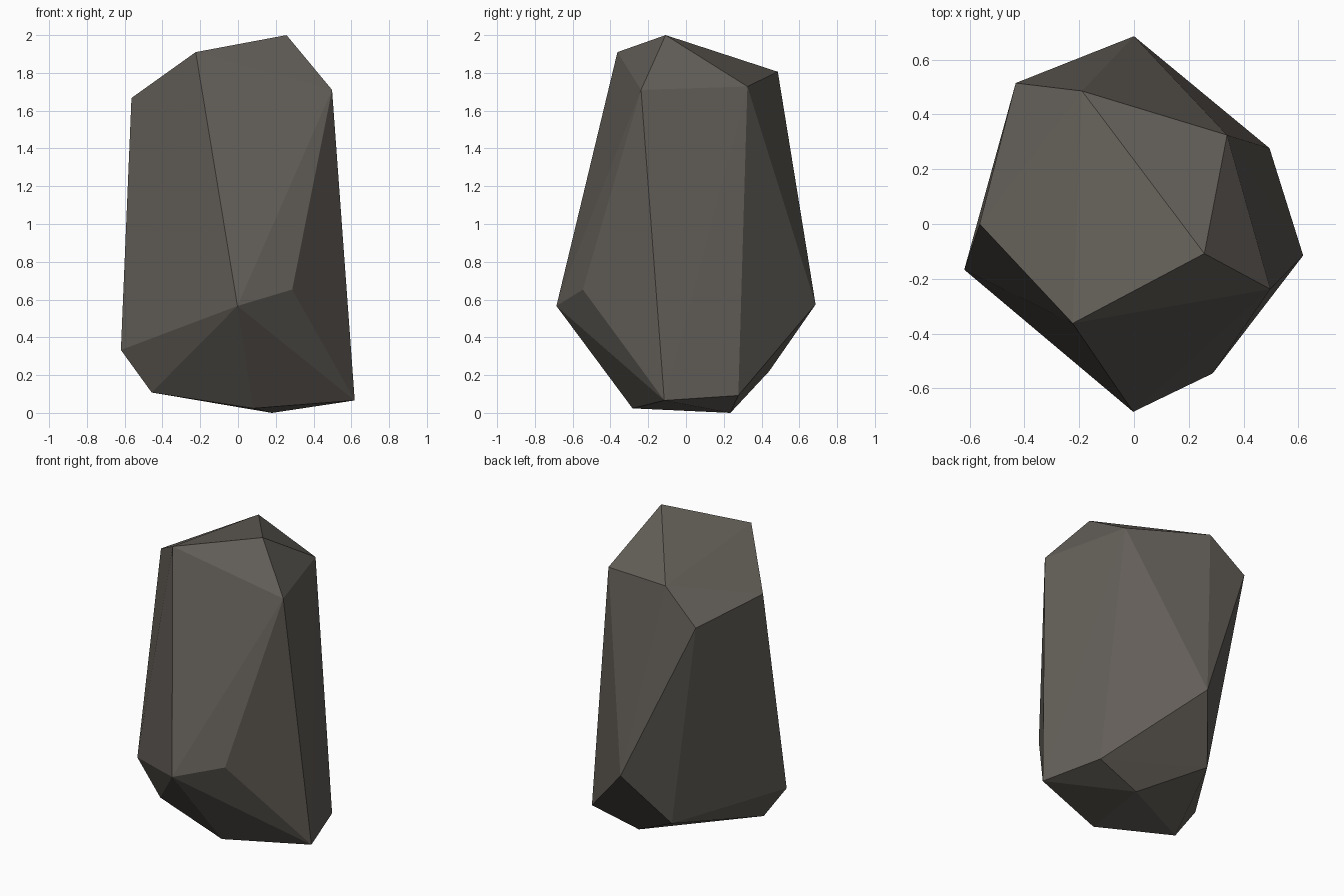
import bpy, bmesh

# Corner points of the boulder, low to high
corners = [
    # foot
    (0.18, 0.235, 0.0), (0.08, -0.283, 0.024), (0.618, -0.115, 0.066),
    (0.495, 0.277, 0.092), (-0.457, -0.16, 0.108), (-0.204, 0.44, 0.22),
    # belly
    (-0.62, -0.167, 0.333), (-0.003, -0.686, 0.566), (0.0, 0.686, 0.574),
    (0.287, -0.546, 0.653),
    # shoulders
    (-0.432, 0.515, 1.602), (-0.564, 0.0, 1.667), (0.498, -0.238, 1.71),
    (0.34, 0.325, 1.728), (-0.19, 0.486, 1.806),
    # crown
    (-0.224, -0.363, 1.91), (0.257, -0.108, 2.0),
]

# Faceted stone: the convex hull of the corners
bm = bmesh.new()
for c in corners:
    bm.verts.new(c)
bmesh.ops.convex_hull(bm, input=bm.verts[:])
bmesh.ops.recalc_face_normals(bm, faces=bm.faces[:])
mesh = bpy.data.meshes.new("boulder")
bm.to_mesh(mesh)
bm.free()

# Warm dark grey stone
stone = bpy.data.materials.new("stone grey")
stone.diffuse_color = (0.125, 0.113, 0.098, 1)
mesh.materials.append(stone)

boulder = bpy.data.objects.new("boulder", mesh)
bpy.context.collection.objects.link(boulder)
